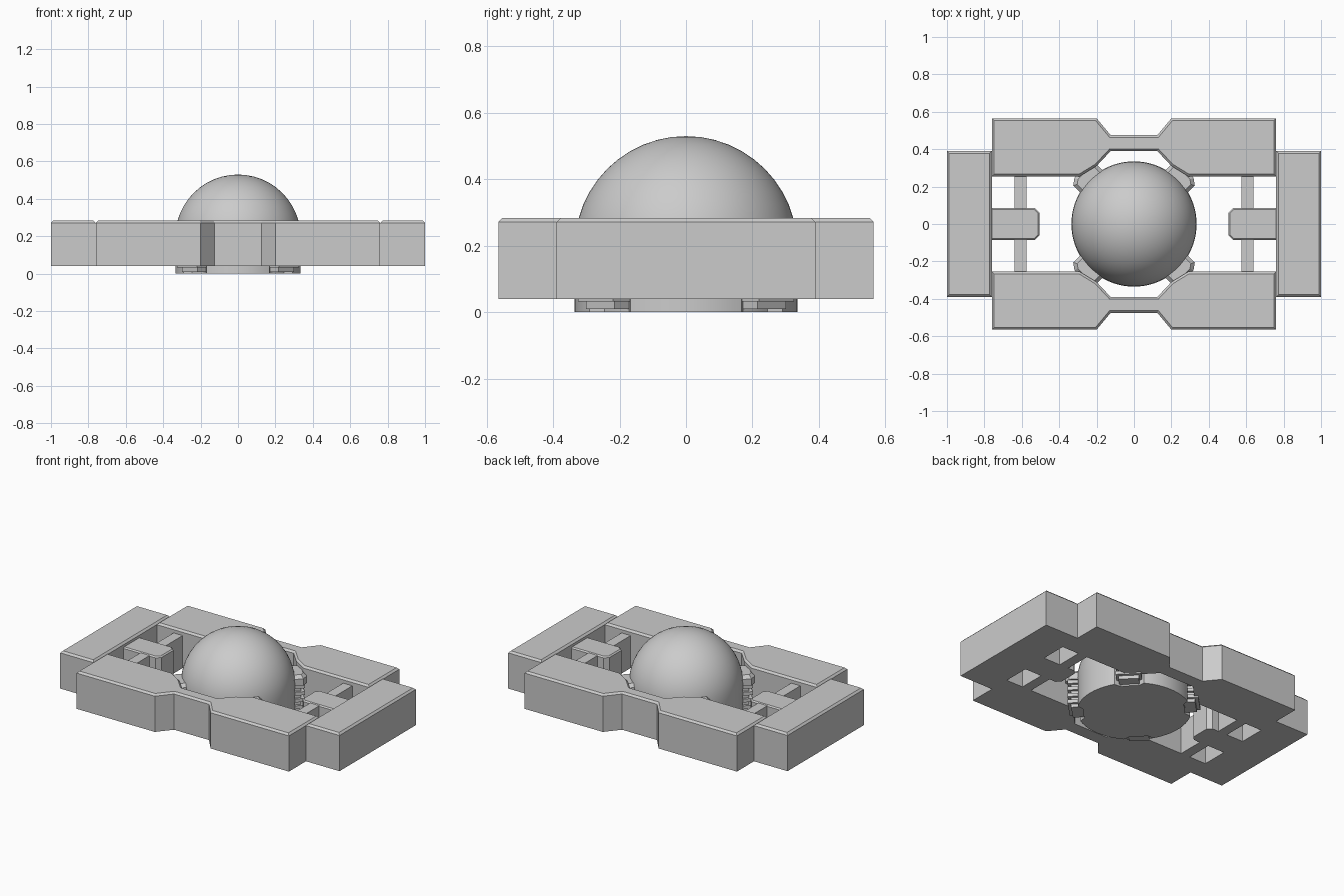
import bpy, bmesh, math
from mathutils import Matrix

old = bpy.data.objects.get("Cube")
if old:
    bpy.data.objects.remove(old, do_unlink=True)

grey = bpy.data.materials.new("light grey")
grey.use_nodes = True
colour = (0.6, 0.6, 0.6, 1)
grey.diffuse_color = colour
grey.node_tree.nodes["Principled BSDF"].inputs["Base Color"].default_value = colour

BASE, TOP = 0.04, 0.283


def finish(bm, name, smooth=None):
    bmesh.ops.recalc_face_normals(bm, faces=bm.faces)
    mesh = bpy.data.meshes.new(name)
    bm.to_mesh(mesh)
    bm.free()
    mesh.materials.append(grey)
    ob = bpy.data.objects.new(name, mesh)
    bpy.context.collection.objects.link(ob)
    if smooth:
        bpy.ops.object.select_all(action='DESELECT')
        bpy.context.view_layer.objects.active = ob
        ob.select_set(True)
        bpy.ops.object.shade_smooth_by_angle(angle=math.radians(smooth))
    return ob


def prism(name, outline, z0, z1, chamfer=0.0, matrix=Matrix()):
    """Extrude a plan outline and chamfer its top rim."""
    bm = bmesh.new()
    face = bm.faces.new([bm.verts.new((x, y, z0)) for x, y in outline])
    ext = bmesh.ops.extrude_face_region(bm, geom=[face], use_keep_orig=True)
    raised = [v for v in ext["geom"] if isinstance(v, bmesh.types.BMVert)]
    bmesh.ops.translate(bm, verts=raised, vec=(0, 0, z1 - z0))
    if chamfer:
        rim = [e for e in bm.edges if all(v in raised for v in e.verts)]
        bmesh.ops.bevel(bm, geom=rim, offset=chamfer, segments=1, affect='EDGES')
    bm.transform(matrix)
    return finish(bm, name)


def box(x0, x1, y0, y1):
    return [(x0, y0), (x1, y0), (x1, y1), (x0, y1)]


# Long front and back beams with a narrow waist
outer = [(0.76, 0.565), (0.2, 0.565), (0.125, 0.475)]
inner = [(0.125, 0.39), (0.2, 0.31), (0.29, 0.255), (0.76, 0.255)]
half = outer + inner
beam = outer + [(-x, y) for x, y in reversed(outer)]
beam += [(-x, y) for x, y in reversed(inner)] + inner
for label, s in (("front", -1), ("back", 1)):
    prism(label + "_beam", [(x, s * y) for x, y in beam], BASE, TOP, 0.012)

# End blocks, plungers and cross rods on both ends
plunger = [(0.77, -0.085), (0.53, -0.085), (0.505, -0.06),
           (0.505, 0.06), (0.53, 0.085), (0.77, 0.085)]
for label, s in (("left", 1), ("right", -1)):
    turn = Matrix.Rotation(0 if s > 0 else math.pi, 4, 'Z')
    prism(label + "_end_block", box(0.76, 1, -0.39, 0.39), BASE, TOP, 0.012, turn)
    prism(label + "_plunger", plunger, BASE, 0.255, 0.008, turn)
    for side in (-1, 1):
        rod = box(0.575, 0.64, *sorted((side * 0.08, side * 0.26)))
        prism(label + "_cross_rod", rod, BASE, 0.25, 0, turn)

# Domed core: notched cylinder with a hemisphere on top
R, MID, N = 0.335, 0.195, 72
rows = [(R, 0.0), (R, 0.17), (R, MID)]
rows += [(R * math.cos(a), MID + R * math.sin(a))
         for a in (math.radians(i * 7.5) for i in range(1, 13))]
bm = bmesh.new()
rings = []
for r, z in rows:
    ring = []
    for i in range(N):
        a = 2 * math.pi * i / N
        off = abs(math.degrees(a) % 90 - 45)
        rad = 0.3 if off < 11 and z < MID - 0.01 else r
        ring.append(bm.verts.new((rad * math.cos(a), rad * math.sin(a), z)))
    rings.append(ring)
for low, high in zip(rings, rings[1:]):
    for i in range(N):
        j = (i + 1) % N
        bm.faces.new((low[i], low[j], high[j], high[i]))
bm.faces.new(rings[0])
bmesh.ops.remove_doubles(bm, verts=bm.verts, dist=0.0001)
finish(bm, "domed_core", 40)

# Ribbed brackets joining the core to the beams on the diagonals
for k, label in enumerate(("back_left", "back_right", "front_right", "front_left")):
    turn = Matrix.Rotation(math.radians(45 + 90 * k), 4, 'Z')
    for i in range(8):
        z = 0.01 + i * 0.022
        w, out = (0.075, 0.385) if i % 2 else (0.06, 0.365)
        prism(label + "_bracket_rib", box(0.29, out, -w, w), z, z + 0.022, 0, turn)
    cap = [(0.29, -0.085), (0.375, -0.085), (0.4, -0.05),
           (0.4, 0.05), (0.375, 0.085), (0.29, 0.085)]
    prism(label + "_bracket_cap", cap, 0.186, 0.25, 0.02, turn)
